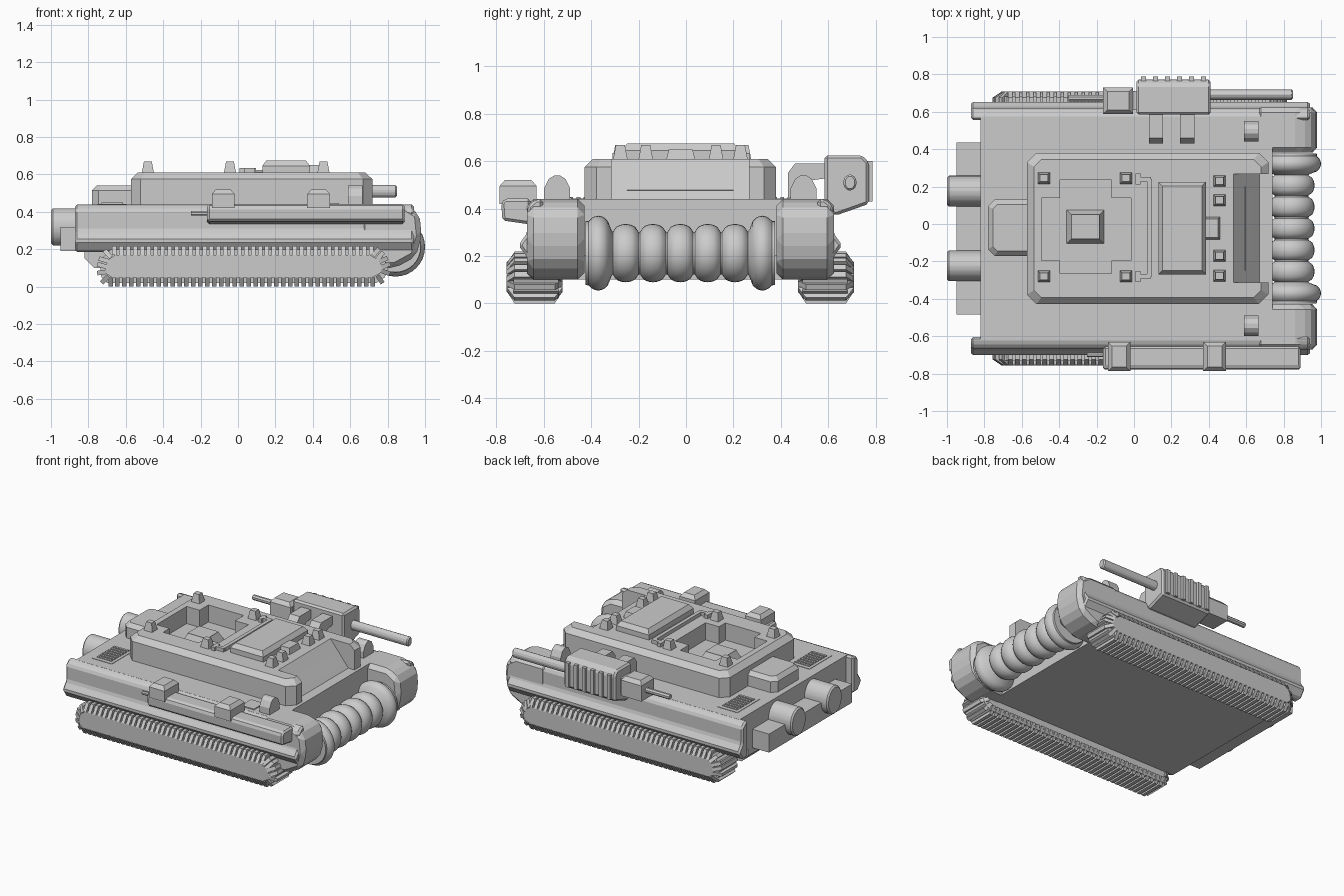
import bpy, bmesh, math
from mathutils import Vector

if "Cube" in bpy.data.objects:
    bpy.data.objects.remove(bpy.data.objects["Cube"])

C = -0.024  # y of the vehicle's symmetry plane
grey = bpy.data.materials.new("hull grey")
grey.diffuse_color = (0.6, 0.6, 0.6, 1)
grey.use_nodes = True
grey.node_tree.nodes["Principled BSDF"].inputs["Base Color"].default_value = grey.diffuse_color


def finish(name, bm, smooth=False):
    bmesh.ops.recalc_face_normals(bm, faces=bm.faces[:])
    me = bpy.data.meshes.new(name)
    bm.to_mesh(me)
    bm.free()
    me.materials.append(grey)
    ob = bpy.data.objects.new(name, me)
    bpy.context.collection.objects.link(ob)
    if smooth:
        bpy.ops.object.select_all(action='DESELECT')
        ob.select_set(True)
        bpy.context.view_layer.objects.active = ob
        bpy.ops.object.shade_smooth_by_angle(angle=math.radians(35))
    return ob


def prism(name, pts, axis, lo, hi, bevel=0, smooth=False):
    """Extrude a 2D outline along x (y,z), y (x,z) or z (x,y)."""
    put = {'x': lambda a, b, t: (t, a, b), 'y': lambda a, b, t: (a, t, b),
           'z': lambda a, b, t: (a, b, t)}[axis]
    bm = bmesh.new()
    lo_v = [bm.verts.new(put(a, b, lo)) for a, b in pts]
    hi_v = [bm.verts.new(put(a, b, hi)) for a, b in pts]
    bm.faces.new(lo_v)
    bm.faces.new(hi_v)
    for i in range(len(pts)):
        j = (i + 1) % len(pts)
        bm.faces.new((lo_v[i], lo_v[j], hi_v[j], hi_v[i]))
    if bevel:
        bmesh.ops.recalc_face_normals(bm, faces=bm.faces[:])
        bmesh.ops.bevel(bm, geom=bm.edges[:], offset=bevel, segments=1,
                        affect='EDGES', clamp_overlap=True)
    return finish(name, bm, smooth)


def stack(name, layers):
    """Skin same-length outlines at rising heights: [(z, outline), ...]."""
    bm = bmesh.new()
    rings = [[bm.verts.new((x, y, z)) for x, y in o] for z, o in layers]
    bm.faces.new(rings[0])
    bm.faces.new(rings[-1])
    for a, b in zip(rings, rings[1:]):
        for i in range(len(a)):
            j = (i + 1) % len(a)
            bm.faces.new((a[i], a[j], b[j], b[i]))
    return finish(name, bm)


def octa(x0, x1, y0, y1, c):
    return [(x0 + c, y0), (x1 - c, y0), (x1, y0 + c), (x1, y1 - c),
            (x1 - c, y1), (x0 + c, y1), (x0, y1 - c), (x0, y0 + c)]


def rect(x0, x1, y0, y1):
    return [(x0, y0), (x1, y0), (x1, y1), (x0, y1)]


def block(name, x0, x1, y0, y1, z0, z1, inset=0.0, drop=None):
    """Box whose top is drawn in, over the last 'drop' of its height."""
    i = inset
    top = (z1, rect(x0 + i, x1 - i, y0 + i, y1 - i))
    layers = [(z0, rect(x0, x1, y0, y1))]
    if drop:
        layers.append((z1 - drop, rect(x0, x1, y0, y1)))
    return stack(name, layers + [top])


def rod(name, x0, x1, y, z, ry, rz, n=8, bevel=0, smooth=False):
    pts = [(y + ry * math.cos(math.tau * (k + .5) / n),
            z + rz * math.sin(math.tau * (k + .5) / n)) for k in range(n)]
    return prism(name, pts, 'x', x0, x1, bevel, smooth)


def cut(ob, cutters):
    for c in cutters:
        m = ob.modifiers.new("cut", 'BOOLEAN')
        m.operation, m.solver, m.object = 'DIFFERENCE', 'EXACT', c
    me = bpy.data.meshes.new_from_object(
        ob.evaluated_get(bpy.context.evaluated_depsgraph_get()))
    ob.modifiers.clear()
    ob.data = me
    for c in cutters:
        bpy.data.objects.remove(c)


# Hull: wide deck body and narrower belly between the tracks
prism("hull_body", [(-.82, .44), (-.82, .2), (.74, .2), (.74, .44)], 'y', C - .6, C + .6)
prism("hull_belly", [(-.82, .3), (-.82, .15), (-.77, .1), (.72, .1), (.72, .3)], 'y', C - .51, C + .51)
prism("rear_box", [(-.95, .32), (-.95, .19), (-.8, .19), (-.8, .32)], 'y', C - .46, C + .46)

# Track outline, shared by belt and treads
belt = [(-.70, .02), (.74, .02), (.785, .05), (.802, .1), (.775, .16),
        (.73, .198), (-.68, .198), (-.72, .16), (-.737, .1), (-.73, .05)]
tread_section = [(.497, -.03), (.53, .02), (.70, .02), (.733, -.03)]

for s, side in ((-1, "right"), (1, "left")):
    Y = lambda r: C + s * r
    # Side skirt with flared lip, and front fender
    prism(side + "_skirt", [(Y(a), z) for a, z in
          [(.58, .44), (.61, .44), (.645, .41), (.645, .3), (.683, .245), (.64, .185), (.58, .185)]],
          'x', -.872, .94, .012)
    prism(side + "_fender", [(.65, .44), (.89, .44), (.97, .39), (.982, .27), (.95, .16),
          (.84, .1), (.65, .1)], 'y', Y(.405), Y(.648), .028)
    # Track belt, side plate and treads
    prism(side + "_track_belt", belt, 'y', Y(.515), Y(.705))
    prism(side + "_track_plate", [(.03 + (x - .03) * .965, .11 + (z - .11) * .68) for x, z in belt],
          'y', Y(.69), Y(.73))
    bm = bmesh.new()
    for k, p in enumerate(belt):
        p, q = Vector(p), Vector(belt[(k + 1) % len(belt)])
        t = (q - p).normalized()
        nrm = Vector((t.y, -t.x))
        n = max(1, round((q - p).length / .037))
        for i in range(n):
            mid = p.lerp(q, (i + .5) / n)
            ends = []
            for d in (-.012, .012):
                ends.append([bm.verts.new((w.x, Y(r), w.y)) for r, h in tread_section
                             for w in [mid + t * d + nrm * h]])
            bm.faces.new(ends[0])
            bm.faces.new(ends[1])
            for a in range(4):
                b = (a + 1) % 4
                bm.faces.new((ends[0][a], ends[0][b], ends[1][b], ends[1][a]))
    finish(side + "_treads", bm)
    # Exhaust, headlight, deck hatch and grille
    rod(side + "_exhaust", -1.0, -.8, Y(.2), .32, .083, .1, 20, .01, True)
    prism(side + "_headlight", [(Y(.52 + a), z) for a, z in
          [(-.055, .43), (-.055, .485), (-.035, .525), (-.012, .54), (.012, .54), (.035, .525),
           (.055, .485), (.055, .43)]], 'x', .587, .665)
    y0, y1 = sorted((Y(.46), Y(.57)))
    block(side + "_deck_hatch", .44, .54, y0, y1, .43, .446)
    y0, y1 = sorted((Y(.275), Y(.525)))
    block(side + "_grille", -.75, -.595, y0, y1, .43, .443)
    for k in range(7):
        yy = y0 + .035 + k * .03
        block(side + "_grille_slat", -.73, -.615, yy - .008, yy + .008, .44, .449)

# Upper casemate with cross-shaped pit and sloped front cut
y0, y1 = C - .404, C + .404
casemate = stack("casemate", [(.37, octa(-.572, .718, y0, y1, .05)), (.575, octa(-.572, .718, y0, y1, .05)),
                              (.61, octa(-.535, .68, y0 + .035, y1 - .035, .04))])
pit_x = [-.495, -.395, -.12, -.015]
pit_y = [-.265, -.195, .138, .235]
pit = prism("pit_cutter", [(pit_x[a], pit_y[b]) for a, b in
            [(1, 0), (2, 0), (2, 1), (3, 1), (3, 2), (2, 2), (2, 3), (1, 3), (1, 2), (0, 2), (0, 1), (1, 1)]],
            'z', .49, .7)
slope = prism("slope_cutter", [(.53, .612), (.715, .385), (.8, .38), (.8, .7), (.53, .7)],
              'y', C - .29, C + .29)
cut(casemate, [pit, slope])
prism("front_slot", [(.585, .50), (.595, .538), (.645, .478), (.62, .46)], 'y', C - .225, C + .225)

# Roof details
block("pit_pedestal", -.365, -.155, -.11, .08, .48, .545, .03)
block("pit_pedestal_cap", -.335, -.185, -.08, .05, .54, .55)
posts = [(x, y) for x in (-.482, -.043) for y in (-.28, .245)]
posts += [(.457, y) for y in (-.277, -.17, .127, .23)]
for x, y in posts:
    block("roof_post", x - .034, x + .034, y - .032, y + .032, .6, .668, .013)
block("roof_plate", .13, .385, -.27, .225, .6, .675, .022, .03)
block("roof_plate_lug", .355, .462, -.085, .04, .6, .65, .012)
block("roof_rail", .07, .095, -.28, .24, .6, .635)
for a, b in ((.21, .27), (-.31, -.25)):
    block("roof_rail_end", .008, .035, a, b, .6, .635)
    block("roof_rail_link", .02, .09, (a + b) / 2 - .012, (a + b) / 2 + .012, .6, .635)
stack("rear_hatch", [(.43, octa(-.78, -.5, -.17, .13, .035)), (.515, octa(-.78, -.5, -.17, .13, .035)),
                     (.542, octa(-.755, -.5, -.145, .105, .025))])

# Left gun: arms, housing with fins, barrels
for x in (.08, .247):
    prism("gun_arm", [(.43, .43), (.43, .55), (.46, .59), (.61, .59), (.61, .53), (.53, .52), (.5, .43)],
          'x', x, x + .076)
prism("gun_housing", [(.585, .625), (.745, .625), (.772, .595), (.772, .42), (.63, .37), (.585, .4)],
      'x', .013, .41, .012)
for k in range(6):
    x = .05 + k * .0645
    block("gun_fin", x - .013, x + .013, .755, .788, .43, .6)
block("gun_rear_box", -.165, -.005, .588, .73, .45, .585, .022, .025)
block("gun_link", -.02, .03, .61, .71, .46, .56)
rod("gun_barrel", .4, .85, .692, .51, .03, .036, 8, .008)
rod("gun_rear_barrel", -.35, -.15, .672, .51, .018, .018)

# Right side fairing with clamps
prism("side_fairing", [(-.655, .442), (-.765, .442), (-.78, .425), (-.775, .35), (-.655, .333)],
      'x', -.165, .89, .012)
rod("side_rod", -.25, -.15, -.7, .392, .013, .013)
for x in (-.14, .37):
    block("side_clamp", x, x + .122, -.787, -.63, .42, .52, .022, .025)

# Ribbed front roller: seven beads, larger at both ends
profile = []
pitch = .808 / 7
for b in range(7):
    big = b in (0, 6)
    R, low = (.158, .1) if big else (.123, .09)
    for k in range(9):
        u = k / 8
        swell = math.sin(math.pi * u) ** .5 if 0 < k < 8 else 0
        if (b == 0 and k < 2) or (b == 6 and k > 6):
            swell = max(swell, .6)
        profile.append((C - .404 + (b + .03 + u * .94) * pitch, low + (R - low) * swell))
bm = bmesh.new()
N = 32
rings = [[bm.verts.new((.842 + r * math.cos(math.tau * i / N), y, .212 + r * math.sin(math.tau * i / N)))
          for i in range(N)] for y, r in profile]
for a, b in zip(rings, rings[1:]):
    for i in range(N):
        j = (i + 1) % N
        bm.faces.new((a[i], a[j], b[j], b[i]))
bm.faces.new(rings[0])
bm.faces.new(rings[-1])
finish("front_roller", bm, True)
